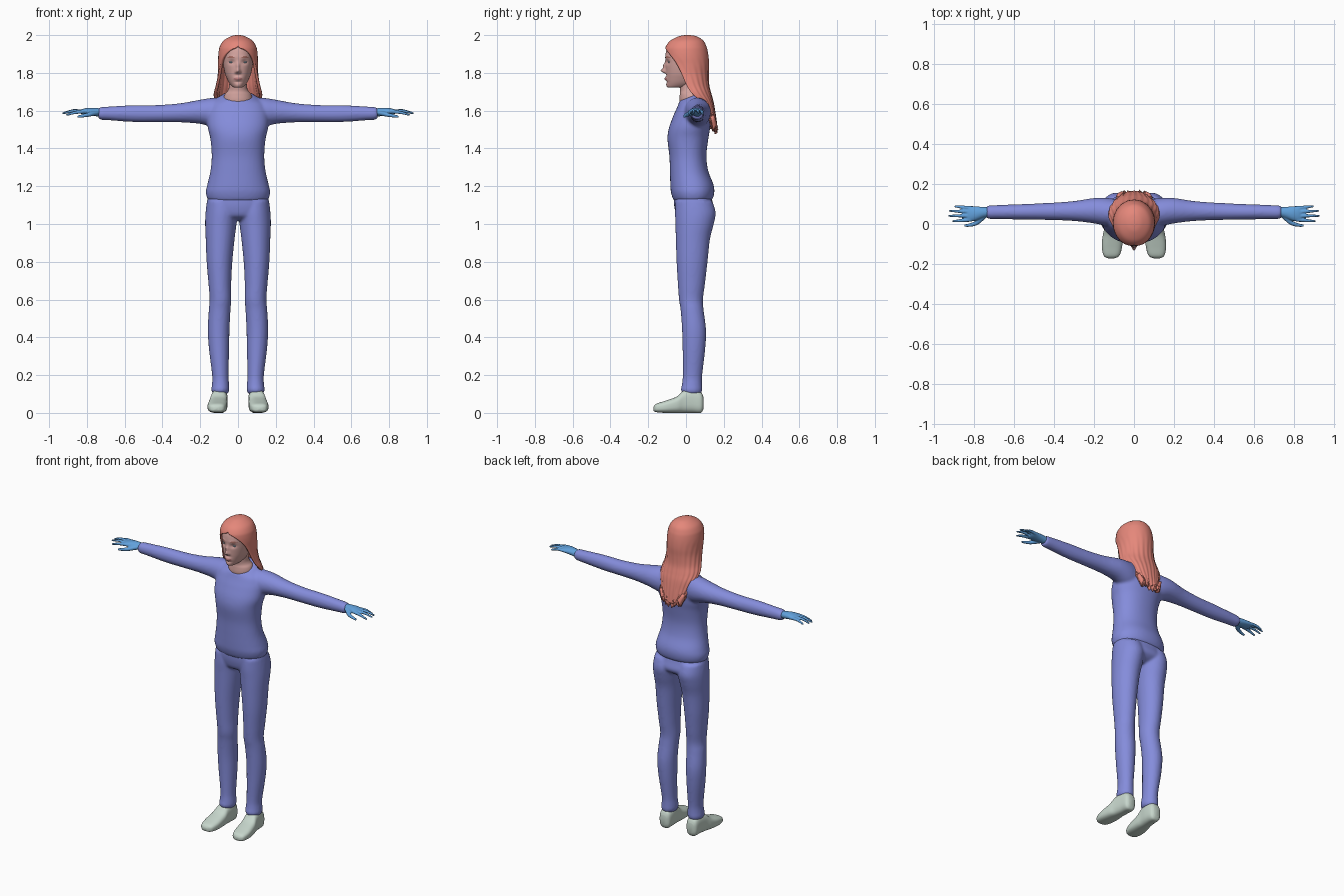
import bpy, bmesh, math
from mathutils import Vector, Matrix


def material(name, rgb):
    m = bpy.data.materials.new(name)
    m.diffuse_color = (*rgb, 1)
    return m


CLOTH = material("violet cloth", (0.233, 0.264, 0.71))
HAIR = material("coral hair", (0.78, 0.243, 0.196))
SKIN = material("skin", (0.66, 0.37, 0.345))
HAND = material("blue glove", (0.12, 0.355, 0.71))
SHOE = material("pale shoe", (0.57, 0.674, 0.604))
EYE = material("eye", (0.42, 0.58, 0.72))
LIP = material("lip", (0.48, 0.2, 0.2))
BROW = material("brow", (0.42, 0.17, 0.14))


def smooth_rows(rows, k):
    """Catmull-Rom interpolation between table rows."""
    out = []
    for i in range(len(rows) - 1):
        a, b, c, d = (rows[max(0, min(len(rows) - 1, i + o))] for o in (-1, 0, 1, 2))
        for s in range(k):
            t = s / k
            out.append([q + 0.5 * t * (r - p + t * (2*p - 5*q + 4*r - u + t * (3*(q - r) + u - p)))
                        for p, q, r, u in zip(a, b, c, d)])
    out.append(list(rows[-1]))
    return out


def spow(v, e):
    return math.copysign(abs(v) ** e, v)


def loft(bm, axis, rows, n=2.0, seg=40, k=5, sides=(1,)):
    """Closed loft; row = position, low and high of first and second cross axis."""
    for side in sides:
        rings = []
        for p, a0, a1, b0, b1 in smooth_rows(rows, k):
            ring = []
            for j in range(seg):
                t = 2 * math.pi * j / seg
                a = (a0 + a1) / 2 + (a1 - a0) / 2 * spow(math.sin(t), 2 / n)
                b = (b0 + b1) / 2 - (b1 - b0) / 2 * spow(math.cos(t), 2 / n)
                x, y, z = {'z': (a, b, p), 'x': (p, a, b), 'y': (a, p, b)}[axis]
                ring.append(bm.verts.new((x * side, y, z)))
            rings.append(ring)
        for r, s in zip(rings, rings[1:]):
            for j in range(seg):
                m = (j + 1) % seg
                bm.faces.new((r[j], s[j], s[m], r[m]))
        bm.faces.new(rings[0])
        bm.faces.new(rings[-1])


def digit(bm, points, side):
    """Finger as a chain of balls; point = x, y, z, radius."""
    for x, y, z, r in smooth_rows(points, 6):
        bmesh.ops.create_icosphere(bm, subdivisions=2, radius=r,
                                   matrix=Matrix.Translation((x * side, y, z)))


def finish(bm, name, mats, voxel=0, smooth=0, recalc=True):
    if recalc:
        bmesh.ops.recalc_face_normals(bm, faces=bm.faces)
    for f in bm.faces:
        f.smooth = True
    me = bpy.data.meshes.new(name)
    bm.to_mesh(me)
    bm.free()
    ob = bpy.data.objects.new(name, me)
    bpy.context.collection.objects.link(ob)
    for m in mats:
        me.materials.append(m)
    if voxel:
        mod = ob.modifiers.new("blend", 'REMESH')
        mod.mode = 'VOXEL'
        mod.voxel_size = voxel
        mod.use_smooth_shade = True
    if smooth:
        mod = ob.modifiers.new("soften", 'SMOOTH')
        mod.iterations = smooth
    return ob


def sym(z, w, y0, y1):
    return (z, -w, w, y0, y1)


BOTH = (1, -1)

# Sweater: torso with a sloping neckline, and sleeves
bm = bmesh.new()
loft(bm, 'z', [sym(*r) for r in (
    (1.12, .15, -.06, .125), (1.135, .163, -.07, .142), (1.17, .17, -.08, .15), (1.21, .162, -.083, .145),
    (1.28, .146, -.085, .118), (1.36, .139, -.088, .108), (1.45, .146, -.098, .118), (1.51, .16, -.09, .128),
    (1.57, .162, -.068, .133), (1.61, .155, -.052, .134), (1.645, .138, -.042, .13),
    (1.668, .106, -.038, .12), (1.684, .08, -.036, .104))], n=2.2, seg=56)
for v in bm.verts:
    f = max(0, min(1, (v.co.z - 1.58) / .1))
    v.co.z += (v.co.y - .05) * .38 * f * f
loft(bm, 'x', [(.07, .0, .12, 1.5, 1.665), (.13, -.01, .13, 1.51, 1.668), (.2, .003, .13, 1.53, 1.658),
               (.3, .015, .115, 1.538, 1.64), (.42, .02, .106, 1.539, 1.63), (.55, .022, .1, 1.54, 1.629),
               (.68, .025, .095, 1.549, 1.622), (.725, .025, .093, 1.552, 1.619),
               (.74, .032, .088, 1.56, 1.612)], sides=BOTH)
finish(bm, "sweater", [CLOTH], .008, 5)

# Trousers: hips and two legs
bm = bmesh.new()
loft(bm, 'z', [sym(*r) for r in ((1.2, .15, -.06, .12), (1.12, .163, -.064, .14), (1.07, .168, -.058, .152),
                                 (1.04, .155, -.045, .13), (1.02, .12, -.01, .09))], n=2.3, seg=56)
loft(bm, 'z', [(1.12, .01, .165, -.055, .14), (1.06, .002, .172, -.058, .157), (1.0, .008, .174, -.056, .147),
               (.92, .018, .171, -.054, .127), (.8, .03, .166, -.05, .114), (.68, .036, .156, -.043, .1),
               (.6, .036, .15, -.037, .09), (.54, .04, .155, -.028, .094), (.44, .045, .16, -.021, .106),
               (.34, .047, .154, -.018, .102), (.2, .05, .137, -.017, .086), (.15, .047, .138, -.022, .085),
               (.12, .046, .141, -.027, .086), (.1, .055, .132, -.015, .078)], sides=BOTH)
finish(bm, "trousers", [CLOTH], .008, 4)

# Shoes
bm = bmesh.new()
loft(bm, 'y', [(-.172, .1, .13, .012, .032), (-.158, .073, .152, .004, .048), (-.11, .059, .161, 0, .064),
               (-.05, .056, .155, 0, .086), (-.012, .057, .145, 0, .118), (.035, .055, .138, 0, .128),
               (.078, .06, .132, 0, .11), (.092, .075, .118, .02, .085)], n=2.8, sides=BOTH)
finish(bm, "shoes", [SHOE])

# Hands: palm, four fingers and a thumb on each side
bm = bmesh.new()
loft(bm, 'x', [(.715, .037, .083, 1.566, 1.61), (.75, .032, .085, 1.57, 1.614), (.79, .018, .088, 1.575, 1.615),
               (.82, .012, .09, 1.58, 1.61), (.835, .016, .086, 1.585, 1.605)], sides=BOTH)
for s in BOTH:
    for y0, y1, tip, z in ((.08, .088, .895, 1.583), (.061, .066, .922, 1.588),
                           (.041, .041, .925, 1.586), (.021, .014, .905, 1.578)):
        digit(bm, [(.82, y0, 1.595, .0105), (.5 * (.82 + tip), .5 * (y0 + y1), z + .012, .009),
                   (tip, y1, z, .006)], s)
    digit(bm, [(.75, .04, 1.588, .014), (.785, .008, 1.58, .012), (.815, -.004, 1.574, .01),
               (.845, -.008, 1.568, .007)], s)
finish(bm, "hands", [HAND], .004, 2)

# Neck
bm = bmesh.new()
loft(bm, 'z', [sym(*r) for r in ((1.6, .07, -.02, .1), (1.65, .077, -.034, .1), (1.685, .071, -.033, .095),
                                 (1.705, .055, -.031, .085), (1.73, .047, -.034, .077), (1.79, .046, -.036, .076))])
finish(bm, "neck", [SKIN])

# Head, with nose, lips, chin and eye sockets pushed into the front
bm = bmesh.new()
loft(bm, 'z', [sym(*r) for r in (
    (1.722, .016, -.09, -.03), (1.727, .03, -.098, .015), (1.745, .046, -.102, .06), (1.77, .059, -.105, .085),
    (1.8, .07, -.107, .1), (1.85, .079, -.109, .108), (1.9, .081, -.108, .108), (1.94, .074, -.096, .1),
    (1.97, .052, -.066, .072), (1.982, .02, -.02, .03))], n=2.15, seg=128, k=9)
# x, z, push along y, x radius, z radius
BUMPS = [(0, 1.811, -.025, .011, .011), (0, 1.835, -.013, .009, .018), (0, 1.768, -.009, .018, .01),
         (0, 1.788, .003, .02, .006), (0, 1.735, -.004, .016, .012), (0, 1.752, .003, .02, .005)]
for s in BOTH:
    BUMPS += [(.034 * s, 1.857, .009, .016, .011), (.012 * s, 1.804, -.006, .006, .006),
              (.03 * s, 1.883, -.003, .02, .008)]
for v in bm.verts:
    if v.co.y < -.03:
        x, z = v.co.x, v.co.z
        v.co.y += sum(d * math.exp(-((x - cx) / rx) ** 2 - ((z - cz) / rz) ** 2) for cx, cz, d, rx, rz in BUMPS)
for f in bm.faces:
    c = f.calc_center_median()
    ax = abs(c.x)
    if c.y < -.05:
        if (c.x / .024) ** 2 + ((c.z - 1.768) / .0075) ** 2 < 1:
            f.material_index = 1
        elif .016 < ax < .055 and abs(c.z - 1.884 + 6 * (ax - .037) ** 2) < .0035:
            f.material_index = 2
finish(bm, "head", [SKIN, LIP, BROW])

# Eyes
bm = bmesh.new()
for s in BOTH:
    bmesh.ops.create_uvsphere(bm, u_segments=20, v_segments=12, radius=1, matrix=Matrix.Translation(
        (.034 * s, -.0845, 1.857)) @ Matrix.Diagonal((.014, .011, .006, 1)))
finish(bm, "eyes", [EYE])

# Hair: curtain around the back of the head, open at the face, ragged at the tips
# z, half width, front y, back y, opening half-angle
rows = smooth_rows([(2.0, .012, -.005, .022, 0), (1.993, .04, -.04, .058, 0), (1.97, .077, -.084, .092, 0),
                    (1.94, .096, -.107, .108, .03), (1.915, .102, -.113, .115, .5), (1.88, .105, -.112, .12, .85),
                    (1.84, .105, -.106, .122, 1.08), (1.79, .107, -.1, .12, 1.28), (1.735, .116, -.085, .122, 1.42),
                    (1.69, .127, -.055, .133, 1.5), (1.65, .122, .0, .144, 1.58), (1.6, .105, .04, .153, 1.6),
                    (1.55, .09, .075, .16, 1.6), (1.5, .066, .1, .166, 1.6)], 5)
bm = bmesh.new()
N = 72
rings = []
for i, (z, w, y0, y1, g) in enumerate(rows):
    g = max(0, g)
    low = max(0, (1.6 - z) / .1)
    ring = []
    for j in range(N + 1):
        t = g + (2 * math.pi - 2 * g) * j / N
        u = j / N * 2 - 1
        rag = low * (.016 * math.sin(j * .75) + .010 * math.sin(j * 1.7 + 1) + .02 * abs(u))
        wave = .0015 * math.sin(j * 1.1) * min(1, max(0, (1.9 - z) / .15))
        ring.append(bm.verts.new(((w + wave) * math.sin(t),
                                  (y0 + y1) / 2 - ((y1 - y0) / 2 + wave) * math.cos(t), z + rag)))
    rings.append(ring)
bm.faces.new(rings[0][:-1])
for r, s in zip(rings, rings[1:]):
    for j in range(N):
        bm.faces.new((r[j], s[j], s[j + 1], r[j + 1]))
bmesh.ops.remove_doubles(bm, verts=bm.verts, dist=.0002)
hair = finish(bm, "hair", [HAIR], recalc=False)
mod = hair.modifiers.new("thickness", 'SOLIDIFY')
mod.thickness = .014
mod.offset = -1
